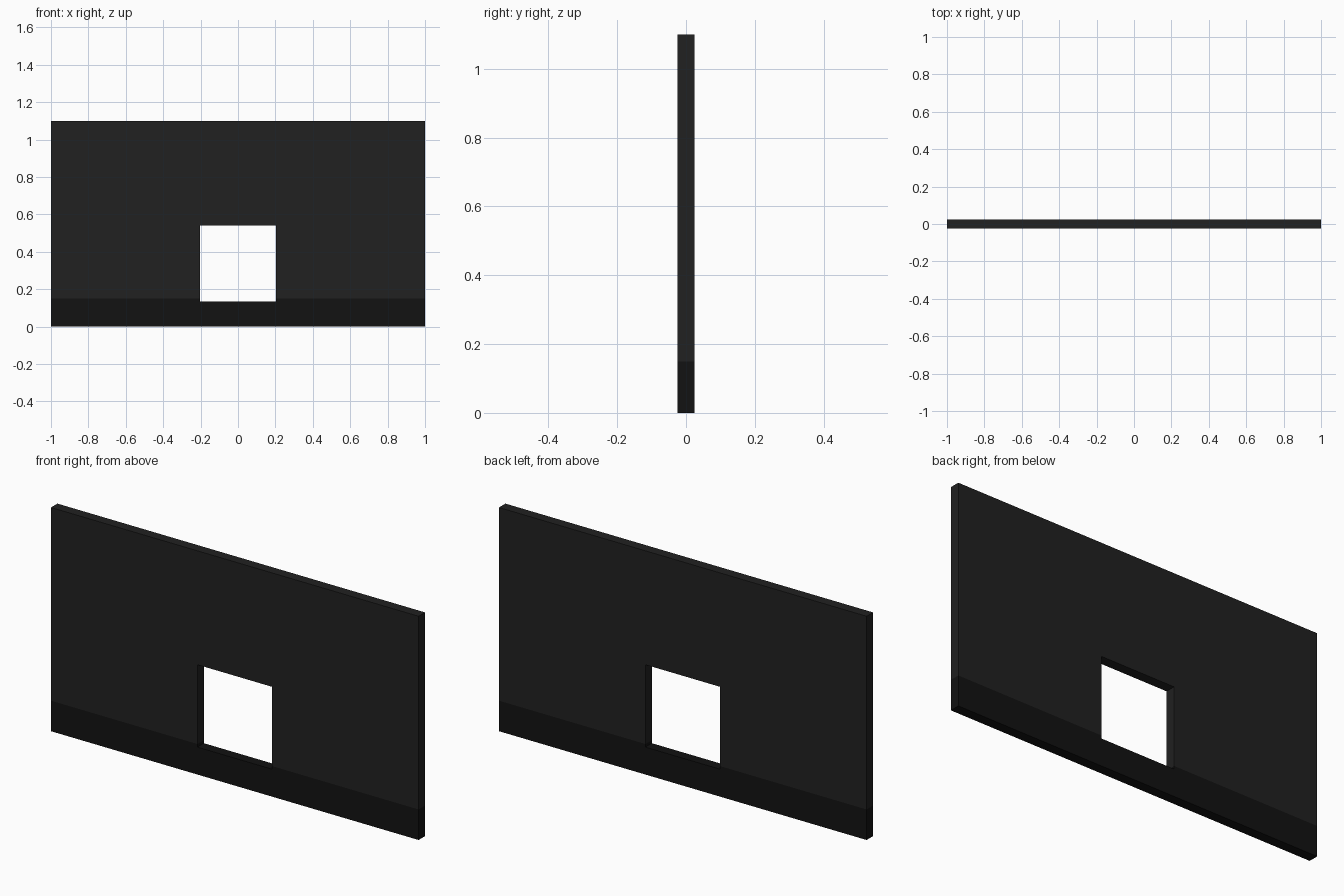
import bpy, bmesh

if "Cube" in bpy.data.objects:
    bpy.data.objects.remove(bpy.data.objects["Cube"])

THICK = 0.05             # wall thickness along y
W, H = 1.0, 1.1          # half width, height
HOLE = 0.203             # half width of the opening
SILL, HEAD = 0.135, 0.54 # bottom and top of the opening
BAND = 0.15              # top of the dark skirting band


def material(name, grey):
    mat = bpy.data.materials.new(name)
    mat.diffuse_color = (grey, grey, grey, 1)
    mat.use_nodes = True
    mat.node_tree.nodes["Principled BSDF"].inputs["Base Color"].default_value = mat.diffuse_color
    return mat


def slab(name, profile, mat):
    """Extrude a closed x-z profile through the wall thickness."""
    bm = bmesh.new()
    face = bm.faces.new([bm.verts.new((x, -THICK / 2, z)) for x, z in profile])
    ext = bmesh.ops.extrude_face_region(bm, geom=[face])
    moved = [v for v in ext["geom"] if isinstance(v, bmesh.types.BMVert)]
    bmesh.ops.translate(bm, verts=moved, vec=(0, THICK, 0))
    bmesh.ops.recalc_face_normals(bm, faces=bm.faces[:])
    mesh = bpy.data.meshes.new(name)
    bm.to_mesh(mesh)
    bm.free()
    mesh.materials.append(mat)
    obj = bpy.data.objects.new(name, mesh)
    bpy.context.collection.objects.link(obj)
    return obj


def mirrored(half):
    """Complete a right-hand outline with its left-hand mirror."""
    return half + [(-x, z) for x, z in reversed(half)]


# Upper wall panel, arching over the opening
slab("wall_panel",
     mirrored([(HOLE, HEAD), (HOLE, BAND), (W, BAND), (W, H)]),
     material("dark_grey", 0.015))

# Skirting band, notched for the bottom of the opening
slab("skirting_band",
     mirrored([(HOLE, SILL), (HOLE, BAND), (W, BAND), (W, 0)]),
     material("near_black", 0.006))
